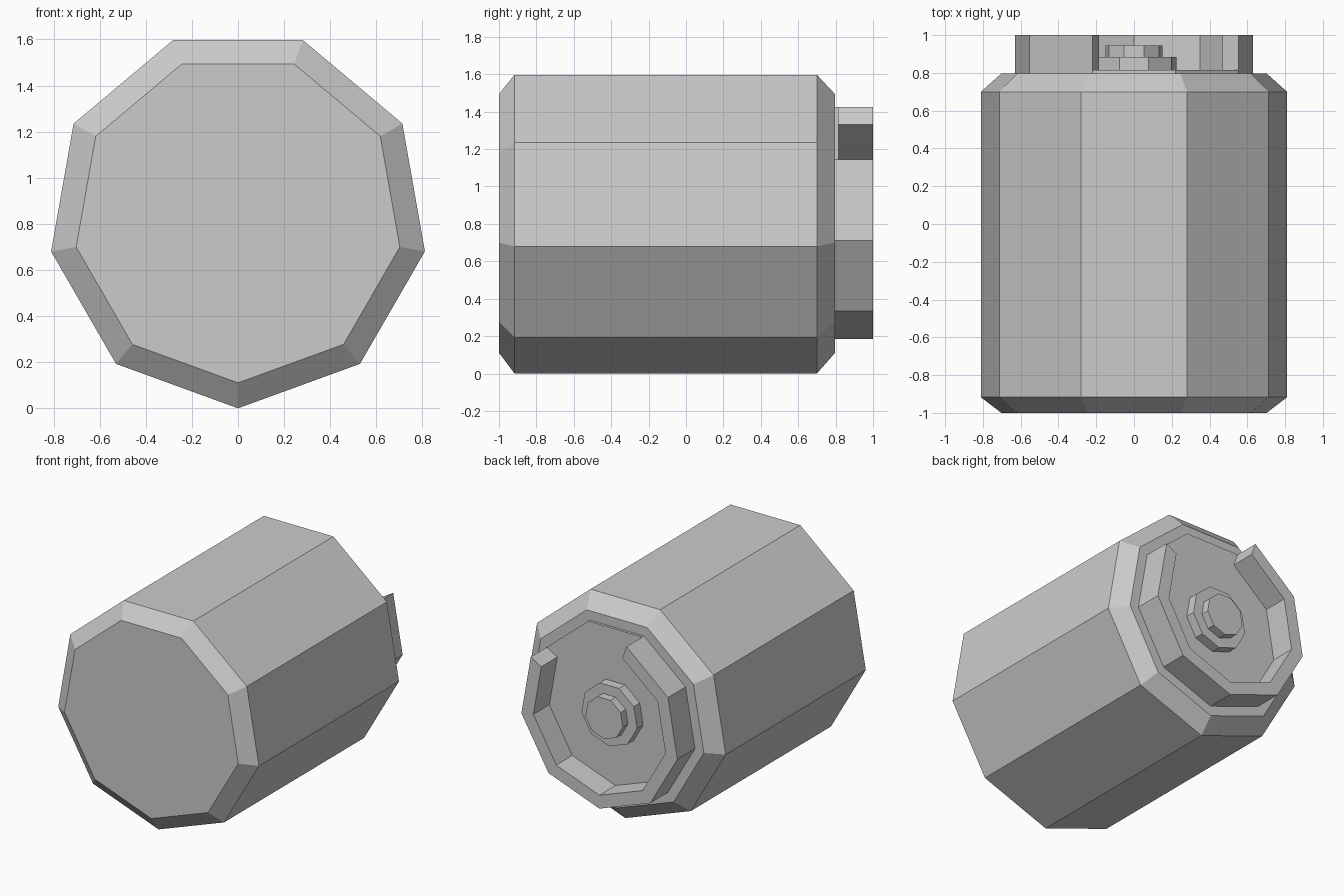
import bpy, bmesh
from math import sin, cos, radians

if "Cube" in bpy.data.objects:
    bpy.data.objects.remove(bpy.data.objects["Cube"])

SIDES = 9
CZ = 0.8235  # height of the long axis


def point(radius, y, k):
    a = radians(360 / SIDES * k)
    return (radius * sin(a), y, CZ - radius * cos(a))


def lathe(name, profile, first=0, last=SIDES, closed_profile=False):
    """Sweep a (radius, y) profile around the axis in nine flat steps."""
    bm = bmesh.new()
    full = last - first == SIDES
    count = SIDES if full else last - first + 1
    rows = [[bm.verts.new(point(r, y, first + i)) for r, y in profile]
            for i in range(count)]
    n = len(profile)
    for i in range(count if full else count - 1):
        a, b = rows[i], rows[(i + 1) % count]
        for j in range(n if closed_profile else n - 1):
            k = (j + 1) % n
            bm.faces.new((a[j], a[k], b[k], b[j]))
    if full:  # flat front and back faces
        for j in (0, n - 1):
            bm.faces.new([row[j] for row in rows])
    else:     # flat ends of an open ring
        bm.faces.new(rows[0])
        bm.faces.new(rows[-1])
    bmesh.ops.recalc_face_normals(bm, faces=bm.faces)
    mesh = bpy.data.meshes.new(name)
    bm.to_mesh(mesh)
    bm.free()
    obj = bpy.data.objects.new(name, mesh)
    bpy.context.collection.objects.link(obj)
    return obj


# Main canister with bevelled ends
lathe("canister_body", [(0.713, -1.0), (0.8235, -0.917), (0.8235, 0.70), (0.713, 0.797)])

# Thin plate on the back
lathe("back_plate", [(0.64, 0.79), (0.64, 0.815)])

# Open collar: seven of nine sides, gap at the top right
lathe("back_collar", [(0.542, 0.81), (0.64, 0.81), (0.64, 1.0), (0.542, 1.0)],
      first=-4, last=3, closed_profile=True)

# Stepped hub in the middle of the plate
lathe("hub", [(0.228, 0.81), (0.228, 0.885), (0.153, 0.885), (0.153, 0.945)])
